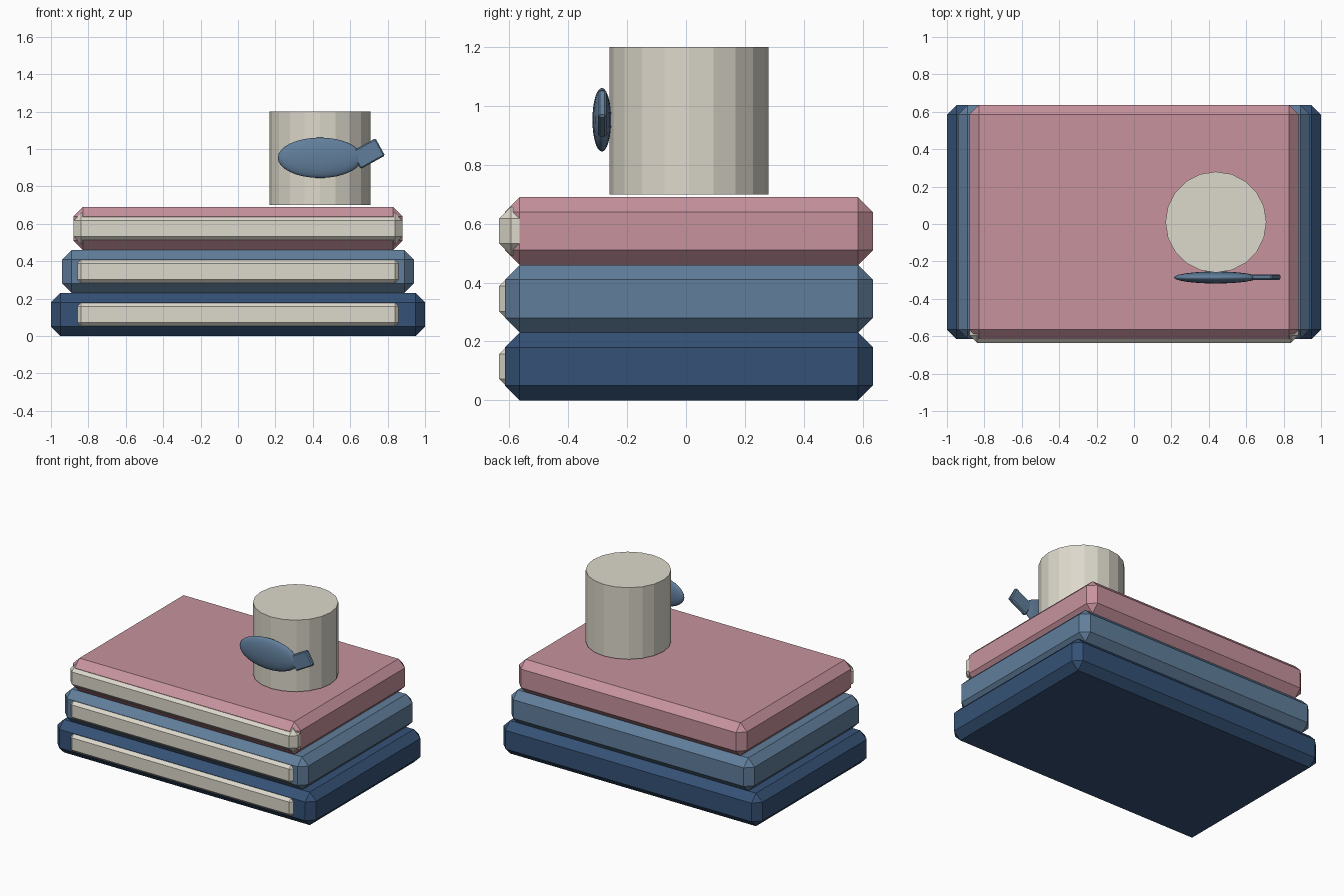
import bpy
import bmesh
from math import radians
from mathutils import Matrix, Vector

if "Cube" in bpy.data.objects:
    bpy.data.objects.remove(bpy.data.objects["Cube"])


def material(name, color):
    mat = bpy.data.materials.new(name)
    mat.diffuse_color = (*color, 1)
    mat.use_nodes = True
    mat.node_tree.nodes["Principled BSDF"].inputs["Base Color"].default_value = mat.diffuse_color
    return mat


NAVY = material("navy", (0.036, 0.083, 0.18))
BLUE = material("dusty_blue", (0.12, 0.21, 0.33))
PINK = material("dusty_pink", (0.57, 0.29, 0.34))
CREAM = material("cream", (0.72, 0.69, 0.60))


def finish(name, bm, mat, location, tilt=0):
    mesh = bpy.data.meshes.new(name)
    bm.to_mesh(mesh)
    bm.free()
    mesh.materials.append(mat)
    obj = bpy.data.objects.new(name, mesh)
    obj.location = location
    obj.rotation_euler.y = tilt
    bpy.context.collection.objects.link(obj)
    return obj


def chamfered_box(name, size, location, bevel, mat, tilt=0):
    bm = bmesh.new()
    bmesh.ops.create_cube(bm, size=1)
    bmesh.ops.scale(bm, vec=Vector(size), verts=bm.verts)
    bmesh.ops.bevel(bm, geom=bm.edges[:], offset=bevel, segments=1,
                    affect='EDGES', profile=0.5)
    return finish(name, bm, mat, location, tilt)


# Stack of three books, each a chamfered cover with a page block showing in front
THICK = 0.23
books = [("bottom", 2.0, NAVY), ("middle", 1.88, BLUE), ("top", 1.76, PINK)]
for i, (label, width, mat) in enumerate(books):
    z = THICK * (i + 0.5)
    chamfered_box(f"{label}_book_cover", (width, 1.25, THICK), (0, 0.01, z), 0.05, mat)
    chamfered_box(f"{label}_book_pages", (1.758, 1.22, 0.165), (0, -0.025, z), 0.04, CREAM)

# Solid mug body
bm = bmesh.new()
bmesh.ops.create_cone(bm, cap_ends=True, segments=20, radius1=0.27, radius2=0.27, depth=0.5)
finish("mug", bm, CREAM, (0.438, 0.01, 0.95))

# Fish emblem: flattened ellipsoid body
bm = bmesh.new()
bmesh.ops.create_uvsphere(bm, u_segments=24, v_segments=16, radius=1)
bmesh.ops.scale(bm, vec=Vector((0.225, 0.032, 0.108)), verts=bm.verts)
body = finish("fish_body", bm, BLUE, (0.438, -0.286, 0.953))
for poly in body.data.polygons:
    poly.use_smooth = True

# Fish tail: small tilted block
chamfered_box("fish_tail", (0.15, 0.029, 0.106), (0.695, -0.284, 0.975), 0.007, BLUE,
              tilt=radians(-29))
